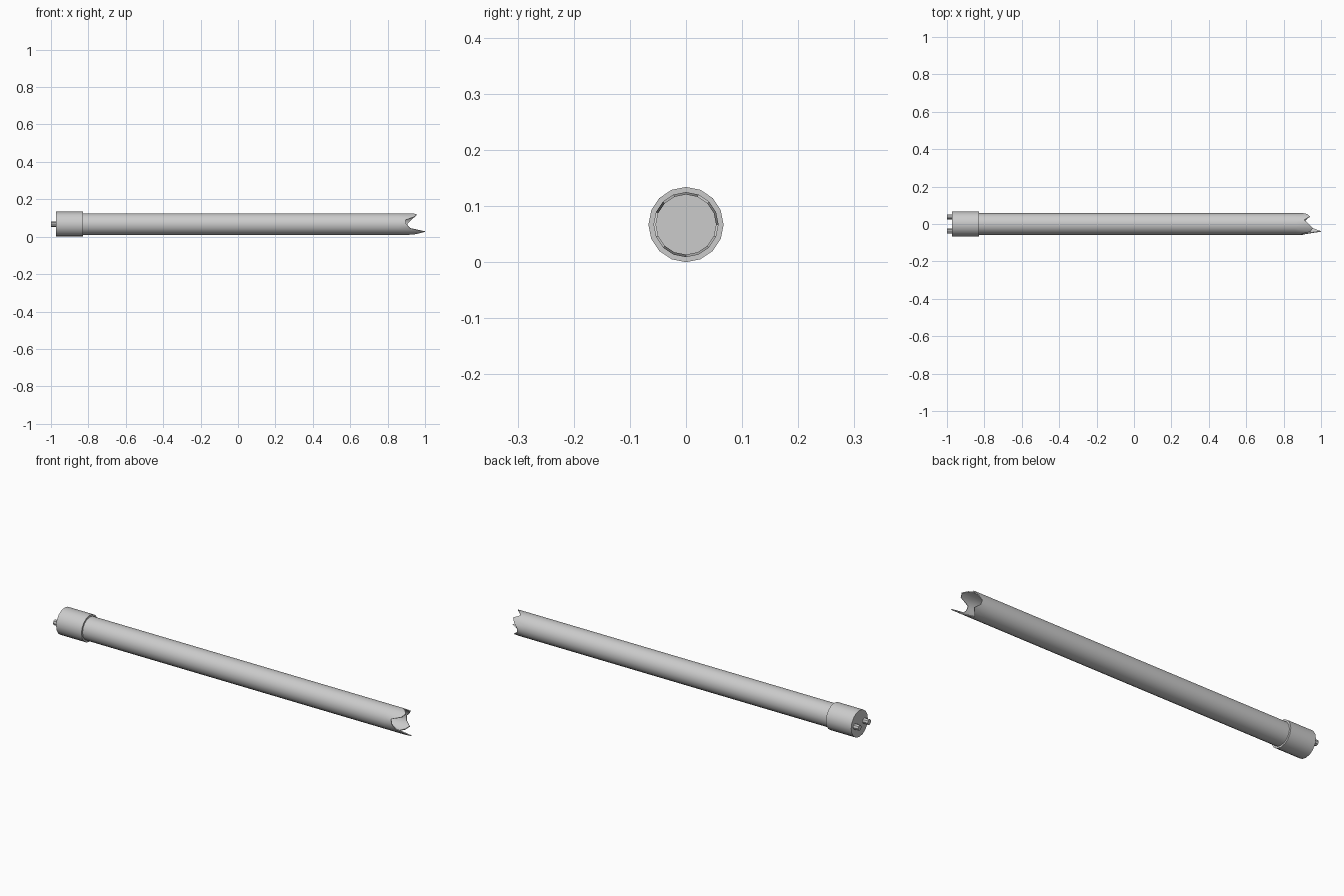
import bpy, bmesh, math

if "Cube" in bpy.data.objects:
    bpy.data.objects.remove(bpy.data.objects["Cube"])

N, ZC = 16, 0.067


def finish(bm, name):
    bmesh.ops.recalc_face_normals(bm, faces=bm.faces)
    me = bpy.data.meshes.new(name)
    bm.to_mesh(me)
    bm.free()
    ob = bpy.data.objects.new(name, me)
    bpy.context.collection.objects.link(ob)
    bpy.context.view_layer.objects.active = ob
    ob.select_set(True)
    bpy.ops.object.shade_smooth_by_angle(angle=math.radians(35))
    ob.select_set(False)
    return ob


def ring(bm, xs, r, y=0.0, n=N):
    step = 2 * math.pi / n
    return [bm.verts.new((xs[i], y + r * math.cos(i * step), ZC + r * math.sin(i * step)))
            for i in range(n)]


def bridge(bm, a, b):
    n = len(a)
    for i in range(n):
        bm.faces.new((a[i], a[(i + 1) % n], b[(i + 1) % n], b[i]))


def cylinder(name, x0, x1, r, y=0.0, n=N):
    bm = bmesh.new()
    a, b = ring(bm, [x0] * n, r, y, n), ring(bm, [x1] * n, r, y, n)
    bridge(bm, a, b)
    bm.faces.new(a)
    bm.faces.new(b)
    return finish(bm, name)


# metal end cap and its two contact pins
cylinder("end_cap", -0.972, -0.83, 0.067)
for side, y in (("left", -0.038), ("right", 0.038)):
    cylinder("contact_pin_" + side, -1.0, -0.965, 0.014, y, 8)

# hollow glass tube with a jagged broken end
jag = [0.905, 0.925, 0.94, 0.91, 0.935, 0.955, 0.945, 0.895,
       0.90, 0.92, 1.0, 0.95, 0.90, 0.92, 0.935, 0.91]
bm = bmesh.new()
outer = [ring(bm, xs, 0.058) for xs in ([-0.835] * N, [0.86] * N, jag)]
inner = [ring(bm, xs, 0.0535) for xs in ([-0.835] * N, [0.86] * N, jag)]
for shell in (outer, inner):
    bridge(bm, shell[0], shell[1])
    bridge(bm, shell[1], shell[2])
bridge(bm, outer[0], inner[0])
bridge(bm, outer[2], inner[2])
finish(bm, "broken_tube")
